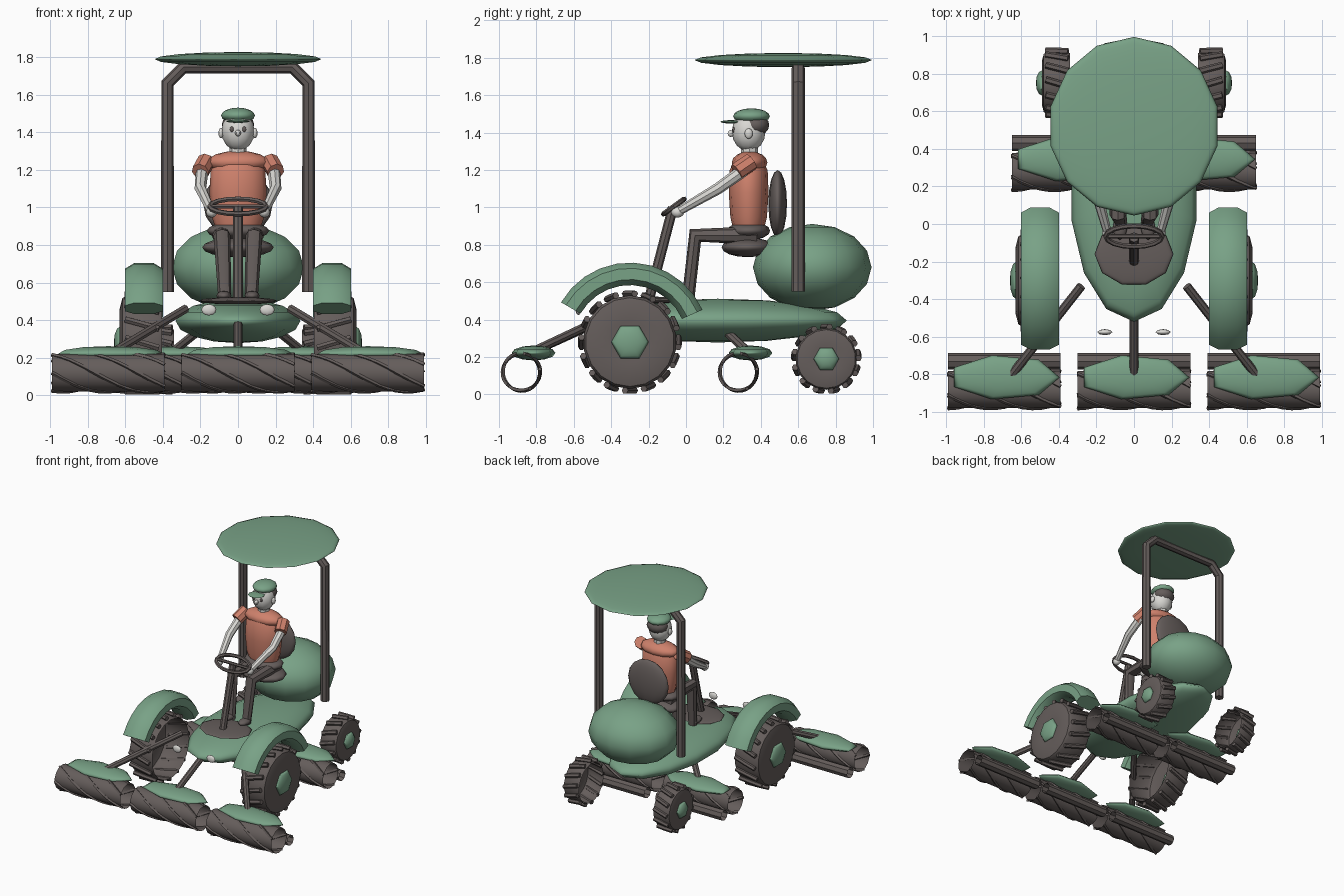
import bpy, bmesh, math
from mathutils import Vector
from math import sin, cos, pi

if "Cube" in bpy.data.objects:
    bpy.data.objects.remove(bpy.data.objects["Cube"])

def material(name, rgb):
    m = bpy.data.materials.new(name)
    m.diffuse_color = (*rgb, 1)
    m.use_nodes = True
    m.node_tree.nodes["Principled BSDF"].inputs["Base Color"].default_value = m.diffuse_color
    return m

GREEN = material("leaf green", (0.19, 0.36, 0.24))
DARK = material("dark brown grey", (0.13, 0.11, 0.105))
SHIRT = material("shirt orange", (0.62, 0.22, 0.15))
PALE = material("pale skin", (0.70, 0.69, 0.66))

def finish(ob, mat, angle=40):
    ob.data.materials.append(mat)
    bpy.ops.object.select_all(action='DESELECT')
    ob.select_set(True)
    bpy.context.view_layer.objects.active = ob
    if ob.type == 'CURVE':
        bpy.ops.object.convert(target='MESH')
        ob = bpy.context.view_layer.objects.active
    bpy.ops.object.shade_smooth_by_angle(angle=math.radians(angle))
    return ob

def lathe(name, profile, n, mat, loc, scale=(1, 1, 1), rot=(0, 0, 0), phase=0, angle=40):
    """Spin (radius, height) points about local z; radius 0 makes a pole."""
    bm = bmesh.new()
    rings = []
    for r, h in profile:
        if r == 0:
            rings.append([bm.verts.new((0, 0, h))] * n)
        else:
            rings.append([bm.verts.new((r * cos(phase + 2 * pi * i / n),
                                        r * sin(phase + 2 * pi * i / n), h)) for i in range(n)])
    for a, b in zip(rings, rings[1:]):
        for i in range(n):
            j = (i + 1) % n
            quad = list(dict.fromkeys((a[i], a[j], b[j], b[i])))
            if len(quad) > 2:
                bm.faces.new(quad)
    bmesh.ops.recalc_face_normals(bm, faces=bm.faces)
    me = bpy.data.meshes.new(name)
    bm.to_mesh(me)
    bm.free()
    ob = bpy.data.objects.new(name, me)
    ob.location, ob.scale, ob.rotation_euler = loc, scale, rot
    bpy.context.collection.objects.link(ob)
    return finish(ob, mat, angle)

def ball(name, loc, radii, mat, n=12, rings=8, rot=(0, 0, 0), phase=0, angle=50):
    prof = [(0 if k in (0, rings) else sin(pi * k / rings), -cos(pi * k / rings)) for k in range(rings + 1)]
    return lathe(name, prof, n, mat, loc, radii, rot, phase, angle)

def tube(name, paths, r, mat, sides=8, cyclic=False, taper=None):
    cu = bpy.data.curves.new(name, 'CURVE')
    cu.dimensions = '3D'
    cu.bevel_depth, cu.bevel_resolution, cu.use_fill_caps = r, sides // 2 - 2, True
    for pts in paths:
        s = cu.splines.new('POLY')
        s.points.add(len(pts) - 1)
        s.use_cyclic_u = cyclic
        for i, (p, q) in enumerate(zip(s.points, pts)):
            p.co = (*q, 1)
            p.radius = taper[i] if taper else 1
    ob = bpy.data.objects.new(name, cu)
    bpy.context.collection.objects.link(ob)
    return finish(ob, mat)

def wheel(name, side, loc, r, half, lugs, hub):
    """Tyre shell open on the inner side, with cross lugs and a green hub."""
    turn = (0, side * pi / 2, 0)
    prof = [(r * .97, -half), (r, -half * .8), (r, half * .8), (r * .95, half),
            (r * .7, half * 1.15), (r * .45, half * 1.1), (0, half * 1.1)]
    lathe(name + "_tyre", prof, 18, DARK, loc, rot=turn)
    bars = []
    for k in range(lugs):
        bar = []
        for t in (-.85, 0, .85):
            a = 2 * pi * k / lugs + t * .12
            bar.append((loc[0] + side * t * half, loc[1] + r * 1.04 * sin(a), loc[2] + r * 1.04 * cos(a)))
        bars.append(bar)
    tube(name + "_lugs", bars, .018, DARK, 6)
    ball(name + "_hub", (loc[0] + side * half * 1.1, loc[1], loc[2]), (hub, hub, .035), GREEN, 6, 6,
         turn, pi / 6)

def fender(side):
    """Octagonal section swept along an arc over the front wheel."""
    bm = bmesh.new()
    section = [(.1, -.03), (.1, .03), (.05, .06), (-.05, .06), (-.1, .03), (-.1, -.03), (-.05, -.06), (.05, -.06)]
    loops = []
    for k in range(11):
        a = math.radians(24 + 126 * k / 10)
        loops.append([bm.verts.new((side * .5 + x, -.3 + (.365 + d) * cos(a), .28 + (.365 + d) * sin(a)))
                      for x, d in section])
    for a, b in zip(loops, loops[1:]):
        for i in range(8):
            bm.faces.new((a[i], a[i - 1], b[i - 1], b[i]))
    bm.faces.new(loops[0])
    bm.faces.new(loops[-1])
    bmesh.ops.recalc_face_normals(bm, faces=bm.faces)
    me = bpy.data.meshes.new("front_fender")
    bm.to_mesh(me)
    bm.free()
    ob = bpy.data.objects.new("front_fender", me)
    bpy.context.collection.objects.link(ob)
    finish(ob, GREEN, 50)

def reel(x, y):
    """Cutting unit: spiral drum, rear roller and green shield."""
    turn = (0, pi / 2, 0)
    lathe("reel_drum", [(.1, -.3), (.1, .3)], 14, DARK, (x, y, .12), rot=turn)
    blades = []
    for b in range(5):
        blades.append([(x - .3 + .6 * k / 12, y - .1 * cos(2 * pi * b / 5 + 3.3 * k / 12),
                        .12 - .1 * sin(2 * pi * b / 5 + 3.3 * k / 12)) for k in range(13)])
    tube("reel_blades", blades, .011, DARK, 4)
    lathe("reel_roller", [(.043, -.3), (.043, .3)], 8, DARK, (x, y + .15, .065), rot=turn)
    ball("reel_shield", (x, y + .065, .222), (.295, .12, .04), GREEN, 7, 6)

# Main body, engine hood, floor
ball("chassis_body", (0, .17, .395), (.34, .69, .117), GREEN, 14, 8, phase=pi / 2)
ball("engine_hood", (0, .675, .68), (.36, .317, .232), GREEN, 14, 8, phase=pi / 2)
ball("floor_plate", (0, -.16, .503), (.21, .17, .02), DARK, 10, 6)

# Canopy and roll bar
ball("canopy", (0, .52, 1.788), (.455, .475, .038), GREEN, 14, 8, phase=pi / 2)
tube("roll_bar", [[(-.375, .6, .55), (-.375, .6, 1.66), (-.29, .6, 1.745), (.29, .6, 1.745),
                   (.375, .6, 1.66), (.375, .6, .55)]], .035, DARK)

# Wheels, fenders, lights, arms
for s in (-1, 1):
    wheel("front_wheel", s, (s * .51, -.3, .28), .25, .105, 16, .1)
    wheel("rear_wheel", s, (s * .41, .75, .19), .165, .07, 13, .068)
    fender(s)
    ball("headlight", (s * .155, -.575, .455), (.04, .016, .03), PALE, 8, 6)
    tube("front_reel_arm", [[(s * .28, -.33, .46), (s * .68, -.84, .22)]], .024, DARK)
    tube("rear_reel_arm", [[(s * .2, .2, .35), (s * .35, .33, .23)]], .024, DARK)
tube("centre_reel_arm", [[(0, -.42, .41), (0, -.84, .22)]], .024, DARK)

# Cutting units
for x, y in ((-.69, -.88), (0, -.88), (.69, -.88), (-.35, .28), (.35, .28)):
    reel(x, y)

# Steering
tube("steering_column", [[(0, -.2, .5), (0, -.07, 1.0)]], .027, DARK)
ring = [(.15 * cos(2 * pi * k / 16), -.065 + .055 * sin(2 * pi * k / 16), 1.005 + .04 * sin(2 * pi * k / 16))
        for k in range(16)]
tube("steering_wheel", [ring], .014, DARK, 6, True)
tube("steering_spoke", [[(-.15, -.065, 1.005), (.15, -.065, 1.005)]], .012, DARK, 6)

# Seat
ball("seat_base", (0, .33, .787), (.19, .14, .053), DARK)
ball("seat_back", (0, .49, 1.02), (.185, .05, .18), DARK)

# Driver body
lathe("driver_torso", [(0, .88), (.12, .89), (.14, .95), (.152, 1.08), (.145, 1.2), (.1, 1.26), (0, 1.27)], 12,
      SHIRT, (0, .335, 0), (1, .7, 1))
ball("driver_shoulders", (0, .34, 1.24), (.165, .095, .06), SHIRT)
ball("driver_hips", (0, .335, .875), (.165, .115, .05), DARK)
for s in (-1, 1):
    tube("driver_sleeve", [[(s * .17, .35, 1.245), (s * .2, .27, 1.19)]], .048, SHIRT)
    tube("driver_arm", [[(s * .19, .31, 1.2), (s * .2, .17, 1.1), (s * .145, -.03, .985)]], .031, PALE,
         taper=(1.1, 1, .75))
    ball("driver_hand", (s * .14, -.045, .975), (.03, .035, .03), PALE, 8, 6)
    tube("driver_leg", [[(s * .09, .38, .85), (s * .085, .05, .85), (s * .07, .01, .5)]], .045, DARK,
         taper=(1.1, 1, .75))
    ball("driver_shoe", (s * .075, -.02, .53), (.04, .065, .025), DARK, 8, 6)

# Driver head
tube("driver_neck", [[(0, .34, 1.26), (0, .34, 1.34)]], .045, PALE)
ball("driver_head", (0, .335, 1.405), (.088, .09, .105), PALE)
ball("driver_hair", (0, .37, 1.44), (.086, .075, .06), DARK)
ball("driver_nose", (0, .24, 1.395), (.016, .02, .018), PALE, 6, 6)
for s in (-1, 1):
    ball("driver_ear", (s * .09, .335, 1.395), (.014, .022, .028), PALE, 8, 6)
    ball("driver_eye", (s * .033, .255, 1.415), (.011, .008, .015), DARK, 8, 6)
ball("cap_crown", (0, .35, 1.488), (.09, .098, .042), GREEN)
ball("cap_brim", (0, .24, 1.458), (.065, .06, .009), GREEN, 10, 6)
